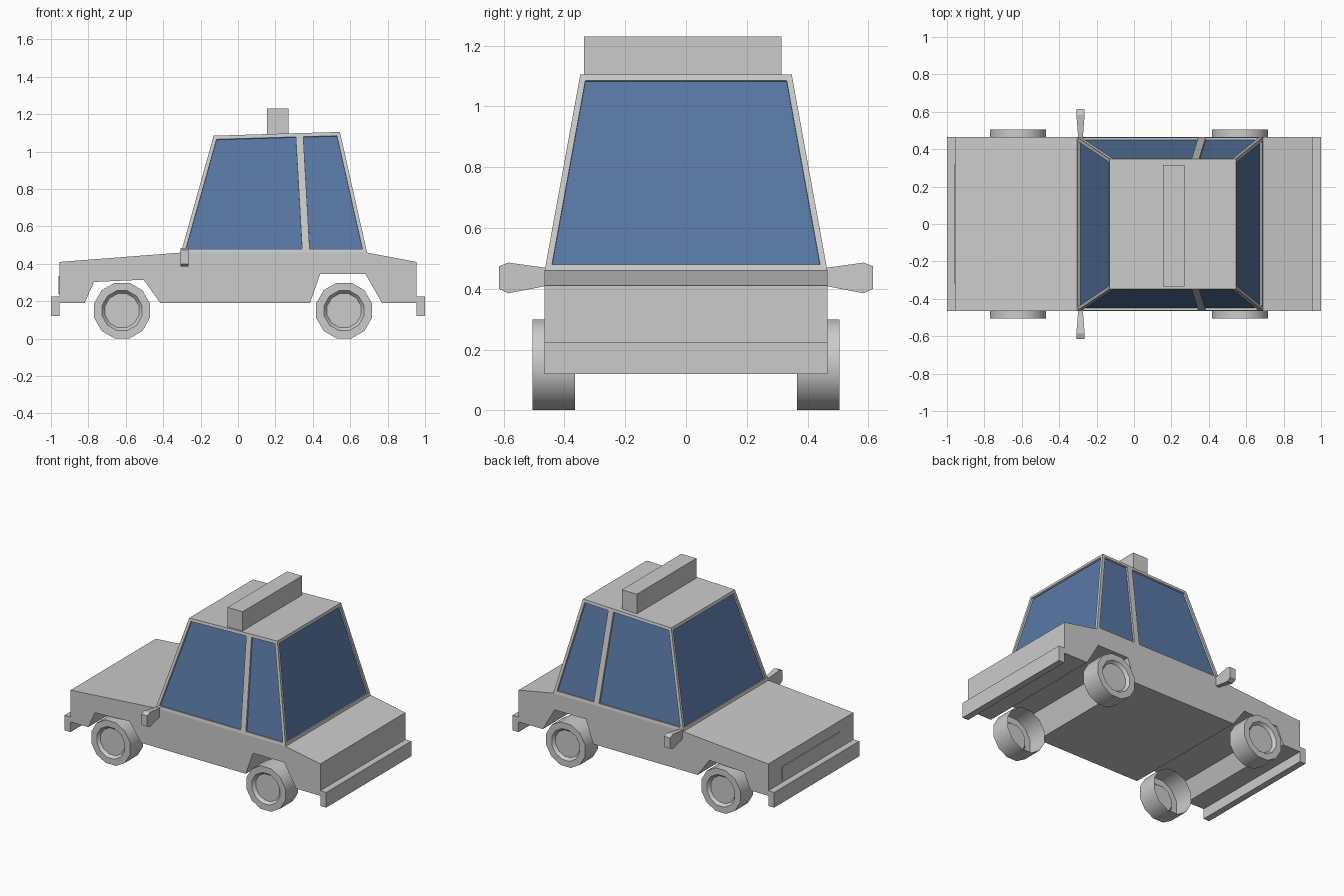
import bpy, bmesh, math
from mathutils import Vector

if "Cube" in bpy.data.objects:
    bpy.data.objects.remove(bpy.data.objects["Cube"])


def make_object(name, bm, material=None):
    bmesh.ops.recalc_face_normals(bm, faces=bm.faces)
    mesh = bpy.data.meshes.new(name)
    bm.to_mesh(mesh)
    bm.free()
    obj = bpy.data.objects.new(name, mesh)
    bpy.context.collection.objects.link(obj)
    if material:
        mesh.materials.append(material)
    return obj


def prism(name, points, offset):
    """Closed polygon extruded along an offset vector."""
    bm = bmesh.new()
    face = bm.faces.new([bm.verts.new(p) for p in points])
    new = bmesh.ops.extrude_face_region(bm, geom=[face], use_keep_orig=True)["geom"]
    verts = [g for g in new if isinstance(g, bmesh.types.BMVert)]
    bmesh.ops.translate(bm, verts=verts, vec=offset)
    return make_object(name, bm)


def box(name, x0, x1, y0, y1, z0, z1):
    pts = [(x0, y0, z0), (x1, y0, z0), (x1, y0, z1), (x0, y0, z1)]
    return prism(name, pts, (0, y1 - y0, 0))


HALF = 0.465

# Lower body with wheel arches running through the full width
profile = [(-0.955, 0.19), (-0.955, 0.41), (-0.305, 0.46), (0.69, 0.46),
           (0.955, 0.41), (0.955, 0.19), (0.77, 0.19), (0.68, 0.347),
           (0.44, 0.347), (0.385, 0.19), (-0.415, 0.19), (-0.505, 0.315),
           (-0.77, 0.303), (-0.82, 0.19)]
prism("lower_body", [(x, -HALF, z) for x, z in profile], (0, 2 * HALF, 0))

# Bumpers and grille panel
box("front_bumper", -1.0, -0.955, -HALF, HALF, 0.12, 0.225)
box("rear_bumper", 0.955, 1.0, -HALF, HALF, 0.12, 0.225)
box("grille_panel", -0.959, -0.95, -0.317, 0.317, 0.24, 0.335)

# Cabin: tapered shell, sides split at the door pillar
bm = bmesh.new()
bottom_x, top_xz = (-0.305, 0.364, 0.69), ((-0.13, 1.085), (0.328, 1.099), (0.545, 1.105))
low, high = {}, {}
for s in (-1, 1):
    low[s] = [bm.verts.new((x, s * HALF, 0.46)) for x in bottom_x]
    high[s] = [bm.verts.new((x, s * 0.348, z)) for x, z in top_xz]
windows = []
for s in (-1, 1):
    for i in (0, 1):
        windows.append(bm.faces.new((low[s][i], low[s][i + 1], high[s][i + 1], high[s][i])))
for i in (0, 2):
    windows.append(bm.faces.new((low[-1][i], low[1][i], high[1][i], high[-1][i])))
bm.faces.new(high[-1] + high[1][::-1])
bm.faces.new(low[-1] + low[1][::-1])
bmesh.ops.recalc_face_normals(bm, faces=bm.faces)

# Window openings, recessed, with the panes moved to their own object
bmesh.ops.inset_individual(bm, faces=windows, thickness=0.02, use_even_offset=True)
bmesh.ops.inset_individual(bm, faces=windows, thickness=0.0005, depth=-0.012, use_even_offset=True)
glass = bpy.data.materials.new("window_glass")
glass.diffuse_color = (0.10, 0.19, 0.38, 1)
glass.use_nodes = True
glass.node_tree.nodes["Principled BSDF"].inputs["Base Color"].default_value = glass.diffuse_color
pane_mesh = bmesh.new()
panes = [[v.co.copy() for v in f.verts] for f in windows]
normals = [f.normal.copy() for f in windows]
for pane in panes:
    pane_mesh.faces.new([pane_mesh.verts.new(p) for p in pane])
bmesh.ops.delete(bm, geom=windows, context='FACES_ONLY')
make_object("cabin_frame", bm)
centre = Vector((0.2, 0, 0.75))
pane_obj = make_object("window_panes", pane_mesh, glass)
for poly in pane_obj.data.polygons:
    if poly.normal.dot(poly.center - centre) < 0:
        poly.flip()

# Roof light bar
box("roof_light", 0.155, 0.27, -0.335, 0.315, 1.085, 1.23)

# Side mirrors, narrower at the root
outline = [(0.455, 0.468), (0.585, 0.486), (0.615, 0.474),
           (0.615, 0.4), (0.585, 0.385), (0.455, 0.41)]
for s, side in ((-1, "right"), (1, "left")):
    mirror = prism(side + "_mirror", [(-0.308, s * y, z) for y, z in outline], (0.044, 0, 0))
    for v in mirror.data.vertices:
        if abs(v.co.y) < 0.5:
            v.co.x = -0.286 + (v.co.x + 0.286) * 0.55

# Wheels: hollow twelve-sided cups, open on the inner side
SIDES = 12
rings = [(0.154, 0.365), (0.154, 0.505), (0.11, 0.505), (0.094, 0.485)]
for cx, end in ((-0.62, "front"), (0.567, "rear")):
    for s, side in ((-1, "right"), (1, "left")):
        bm = bmesh.new()
        loops = []
        for r, y in rings:
            angles = [2 * math.pi * (k + 0.5) / SIDES for k in range(SIDES)]
            loops.append([bm.verts.new((cx + r * math.cos(a), s * y, 0.15 + r * math.sin(a)))
                          for a in angles])
        for a, b in zip(loops, loops[1:]):
            for k in range(SIDES):
                n = (k + 1) % SIDES
                bm.faces.new((a[k], a[n], b[n], b[k]))
        bm.faces.new(loops[-1])
        wheel = make_object(f"{end}_{side}_wheel", bm)
        bpy.ops.object.select_all(action='DESELECT')
        wheel.select_set(True)
        bpy.context.view_layer.objects.active = wheel
        bpy.ops.object.shade_smooth_by_angle(angle=math.radians(40))
